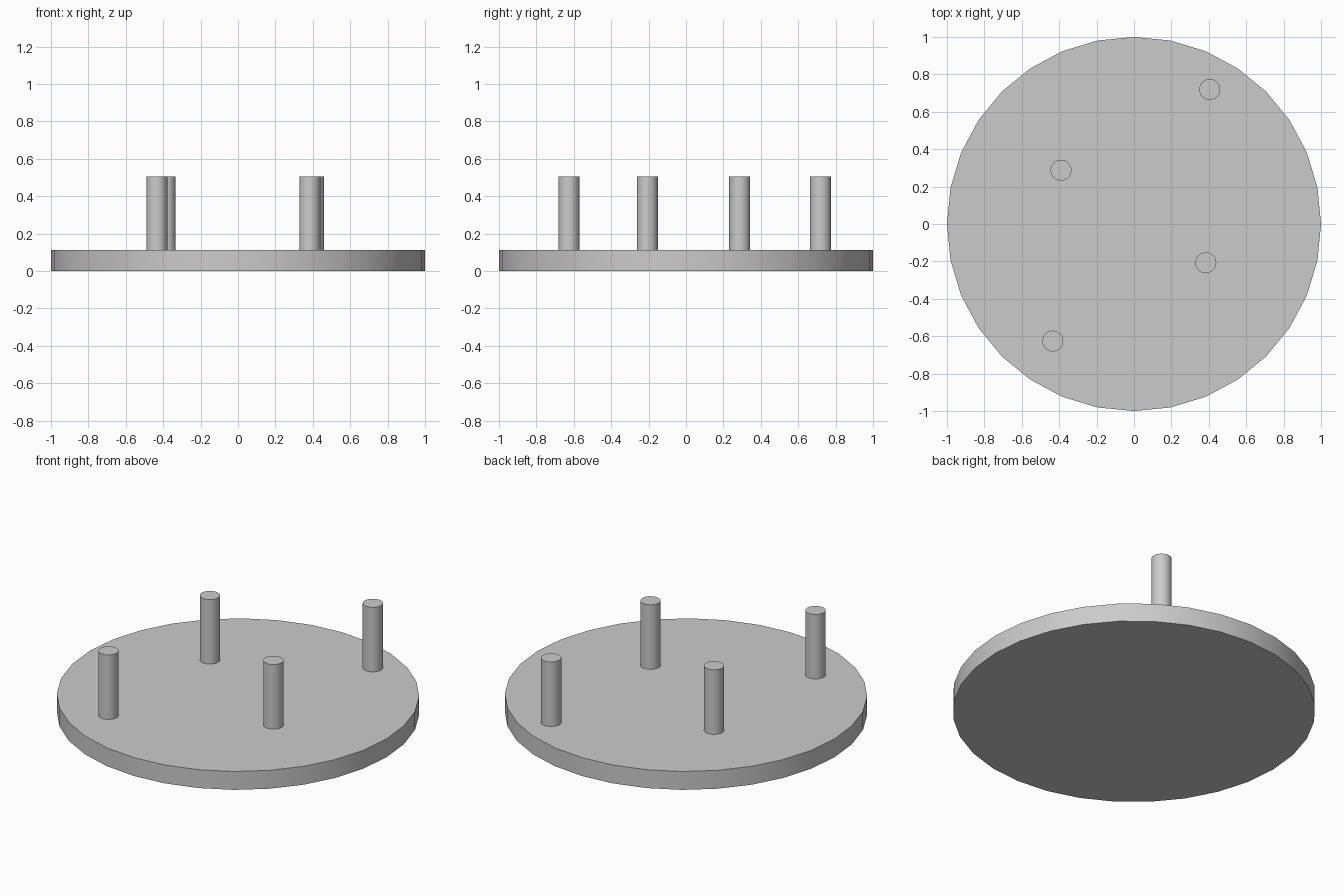
import bpy

cube = bpy.data.objects.get("Cube")
if cube:
    bpy.data.objects.remove(cube, do_unlink=True)

GREY = (0.6, 0.6, 0.6, 1.0)
grey = bpy.data.materials.new("light_grey")
grey.use_nodes = True
grey.diffuse_color = GREY
grey.node_tree.nodes["Principled BSDF"].inputs["Base Color"].default_value = GREY


def cylinder(name, x, y, bottom, top, radius):
    """Upright smooth-sided cylinder between two heights."""
    bpy.ops.mesh.primitive_cylinder_add(
        vertices=32, radius=radius, depth=top - bottom,
        location=(x, y, (bottom + top) / 2))
    obj = bpy.context.object
    obj.name = name
    obj.data.materials.append(grey)
    bpy.ops.object.shade_smooth_by_angle()
    return obj


# Round base plate
BASE_TOP = 0.112
cylinder("base_disc", 0, 0, 0, BASE_TOP, 1)

# Four upright pegs standing on the plate
pegs = {
    "back_left_peg": (0.405, 0.719),
    "back_right_peg": (-0.39, 0.287),
    "front_left_peg": (0.384, -0.207),
    "front_right_peg": (-0.434, -0.626),
}
for name, (x, y) in pegs.items():
    cylinder(name, x, y, BASE_TOP, 0.505, 0.056)
